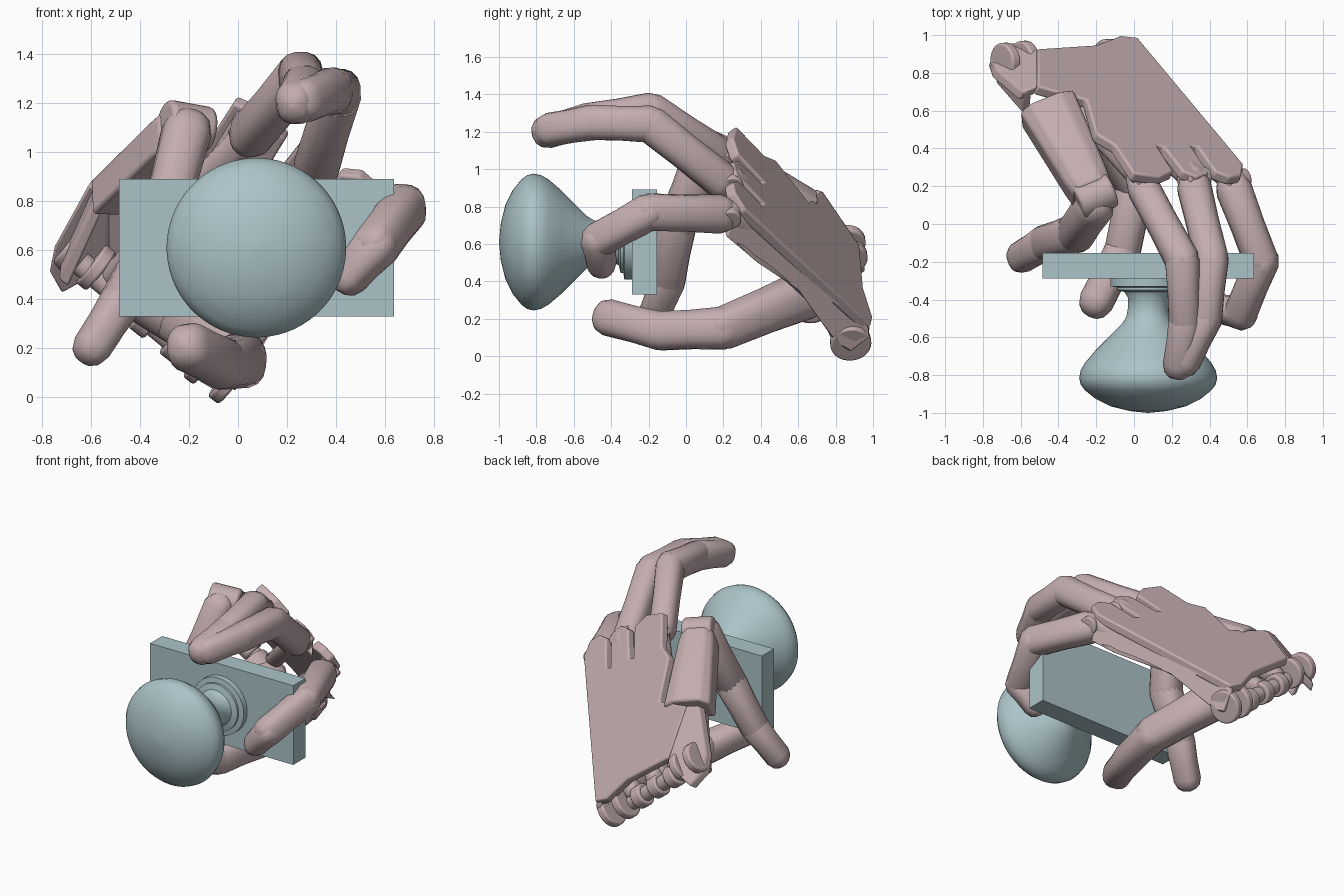
import bpy, bmesh, math
from mathutils import Vector as V

if "Cube" in bpy.data.objects:
    bpy.data.objects.remove(bpy.data.objects["Cube"])


def material(name, rgb):
    m = bpy.data.materials.new(name)
    m.use_nodes = True
    m.diffuse_color = (*rgb, 1)
    m.node_tree.nodes["Principled BSDF"].inputs["Base Color"].default_value = (*rgb, 1)
    return m


PINK = material("dusty pink", (0.55, 0.42, 0.43))
BLUE = material("pale blue grey", (0.41, 0.55, 0.58))


def finish(name, bm, mat, angle=35, bevel=0):
    bmesh.ops.recalc_face_normals(bm, faces=bm.faces)
    mesh = bpy.data.meshes.new(name)
    bm.to_mesh(mesh)
    bm.free()
    mesh.materials.append(mat)
    ob = bpy.data.objects.new(name, mesh)
    bpy.context.collection.objects.link(ob)
    if bevel:
        mod = ob.modifiers.new("soft edges", "BEVEL")
        mod.width, mod.segments, mod.limit_method = bevel, 3, "ANGLE"
    bpy.context.view_layer.objects.active = ob
    ob.select_set(True)
    bpy.ops.object.shade_smooth_by_angle(angle=math.radians(angle))
    ob.select_set(False)
    return ob


def loft(bm, rings):
    """Skin a list of equal rings and cap both ends."""
    loops = [[bm.verts.new(p) for p in ring] for ring in rings]
    n = len(loops[0])
    for a, b in zip(loops, loops[1:]):
        for i in range(n):
            bm.faces.new((a[i], a[(i + 1) % n], b[(i + 1) % n], b[i]))
    bm.faces.new(loops[0])
    bm.faces.new(loops[-1])


def ring(centre, side, up, w, h, n, power=1.0):
    pts = []
    for i in range(n):
        t = math.tau * (i + 0.5) / n
        c, s = math.cos(t), math.sin(t)
        pts.append(centre + side * math.copysign(abs(c) ** power, c) * w
                   + up * math.copysign(abs(s) ** power, s) * h)
    return pts


def segment(bm, a, b, ra, rb, up, flat=0.92):
    """A rounded, tapered finger link from a to b."""
    d = (b - a).normalized()
    side = d.cross(up).normalized()
    top = side.cross(d)
    rings = []
    for k in (85, 60, 35, 0):
        t = math.radians(k)
        rings.append((a - d * ra * 0.9 * math.sin(t), ra * math.cos(t)))
    rings.append((a.lerp(b, 0.5), (ra + rb) * 0.48))
    for k in (0, 35, 60, 85):
        t = math.radians(k)
        rings.append((b + d * rb * 0.9 * math.sin(t), rb * math.cos(t)))
    loft(bm, [ring(c, side, top, r * flat, r, 16, 0.8) for c, r in rings])


def finger(name, points, radii, up):
    bm = bmesh.new()
    pts = [V(p) for p in points]
    for i in range(len(pts) - 1):
        segment(bm, pts[i], pts[i + 1], radii[i], radii[i + 1], V(up))
    return finish(name, bm, PINK, 40)


def rod(name, a, b, r, mat=PINK, bevel=0.0, n=32):
    d = (b - a).normalized()
    side = d.orthogonal().normalized()
    bm = bmesh.new()
    loft(bm, [ring(p, side, d.cross(side), r, r, n) for p in (a, b)])
    return finish(name, bm, mat, bevel=bevel)


def prism(name, pts, offset, bevel):
    bm = bmesh.new()
    loft(bm, [pts, [p + offset for p in pts]])
    return finish(name, bm, PINK, bevel=bevel)


# Door plate
bm = bmesh.new()
bmesh.ops.create_cube(bm, size=1)
bmesh.ops.scale(bm, vec=(1.12, 0.135, 0.56), verts=bm.verts)
bmesh.ops.translate(bm, vec=(0.075, -0.222, 0.61), verts=bm.verts)
finish("door_plate", bm, BLUE)

# Door knob with neck and rose, turned about the y axis
profile = [(0.002, -1), (0.1, -0.99), (0.2, -0.965), (0.28, -0.925), (0.335, -0.88), (0.358, -0.85),
           (0.366, -0.815), (0.358, -0.775), (0.335, -0.735), (0.28, -0.67), (0.14, -0.53), (0.115, -0.49),
           (0.108, -0.45), (0.108, -0.39), (0.125, -0.36), (0.165, -0.35), (0.165, -0.335), (0.2, -0.33),
           (0.2, -0.28)]
bm = bmesh.new()
loft(bm, [ring(V((0.075, y, 0.61)), V((1, 0, 0)), V((0, 0, 1)), r, r, 64) for r, y in profile])
finish("door_knob", bm, BLUE, 40)

# Palm frame: the back of the hand is one tilted plane, folded down at the index edge
N = V((0.34, 0.775, 0.53)).normalized()
ACROSS = V((0.78, 0.08, -0.61)).normalized()


def on_back(x, y):
    fold = max(0, -0.52 - x) * 1.2
    return V((x, y, 0.82 - (N.x * (x - 0.57) + N.y * (y - 0.3)) / N.z - fold))


# Back plate with three knuckle lobes split by slots
outline = [(0.02, 0.99), (0.58, 0.32), (0.57, 0.26), (0.51, 0.25), (0.43, 0.28), (0.34, 0.41), (0.3, 0.42),
           (0.4, 0.27), (0.34, 0.25), (0.26, 0.28), (0.16, 0.41), (0.12, 0.42), (0.21, 0.28), (0.14, 0.25),
           (0.0, 0.27), (-0.1, 0.42), (-0.2, 0.48), (-0.25, 0.66), (-0.51, 0.73), (-0.51, 0.93),
           (-0.2, 0.95), (-0.07, 1)]
prism("palm_back", [on_back(*p) for p in outline], -N * 0.06, 0.012)
outline = [(-0.51, 0.93), (-0.51, 0.73), (-0.59, 0.7), (-0.73, 0.82), (-0.75, 0.88), (-0.7, 0.96), (-0.6, 0.96)]
prism("palm_fold", [on_back(*p) for p in outline], -N * 0.06, 0.012)

# Side walls of the hand shell
wall = [on_back(0.56, 0.3), on_back(0.02, 0.97), V((0.02, 0.98, 0.1)), V((-0.01, 0.88, 0.02)),
        V((-0.01, 0.8, 0.07)), V((0.2, 0.6, 0.35)), V((0.5, 0.38, 0.5)), V((0.54, 0.21, 0.64))]
prism("outer_wall", wall, -ACROSS * 0.05, 0.012)
for name, start, end, depth in (("inner_wall", (-0.58, 0.7), (-0.72, 0.86), 0.15),
                                ("middle_wall", (0.0, 0.28), (-0.24, 0.65), 0.13)):
    wall = [on_back(*start), on_back(*end)]
    wall += [p - N * depth + ACROSS * 0.05 for p in reversed(wall)]
    prism(name, wall, ACROSS * 0.05, 0.012)

# Rounded wrist forks, and the spools on the pivot between them
OUTER, INNER = V((-0.085, 0.875, 0.115)), V((-0.63, 0.865, 0.57))
for name, c, r in (("outer", OUTER, 0.11), ("inner", INNER, 0.1)):
    for k, part in ((-1, "a"), (1, "b")):
        p = c + ACROSS * 0.065 * k
        rod(f"{name}_wrist_fork_{part}", p - ACROSS * 0.028, p + ACROSS * 0.028, r, bevel=0.012)
IN = -N * 0.04
rod("wrist_pivot", INNER + IN, OUTER + IN, 0.05)
for i in range(3):
    c = INNER.lerp(OUTER, 0.27 + 0.23 * i) + IN
    rod(f"wrist_spool_{i + 1}", c - ACROSS * 0.04, c + ACROSS * 0.04, 0.075, bevel=0.012)

# Index knuckle cover: a ridged, folded shell
a, b = V((-0.22, 0.17, 1.09)), V((-0.46, 0.63, 0.81))
d = (b - a).normalized()
side = -d.cross(V((-0.1, 0.6, 0.8))).normalized()
up = d.cross(side)
if up.z < 0:
    up = -up
if side.x < 0:
    side = -side
bm = bmesh.new()
section = [(-0.12, -0.11), (-0.12, 0.05), (-0.07, 0.095), (0.06, 0.095), (0.12, 0.05), (0.12, -0.06)]
loft(bm, [[p + side * s * k + up * u for s, u in section]
          for p, k in ((a, 0.9), (a.lerp(b, 0.15), 1), (b, 1.3))])
finish("index_knuckle_cover", bm, PINK, bevel=0.02)
rod("index_knuckle", a - side * 0.1 - d * 0.03, a + side * 0.1 - d * 0.03, 0.095, bevel=0.02)

# Fingers: knuckle, middle joint, end joint, tip
UP = (0, 0.3, 1)
fingers = {
    "index": ([(-0.21, 0.1, 1.08), (-0.31, -0.05, 0.7), (-0.47, -0.1, 0.4), (-0.595, -0.175, 0.205)],
              (0.11, 0.105, 0.095, 0.085), (0, 1, 0.3)),
    "middle": ([(0.05, 0.19, 1.07), (0.255, -0.19, 1.31), (0.27, -0.52, 1.26), (0.235, -0.745, 1.2)],
               (0.095, 0.1, 0.095, 0.09), UP),
    "ring": ([(0.32, 0.19, 0.94), (0.41, -0.19, 1.24), (0.38, -0.5, 1.25), (0.27, -0.73, 1.21)],
             (0.1, 0.1, 0.095, 0.09), UP),
    "little": ([(0.53, 0.18, 0.76), (0.675, -0.2, 0.77), (0.565, -0.47, 0.62), (0.45, -0.45, 0.49)],
               (0.105, 0.1, 0.095, 0.08), UP),
    "thumb": ([(-0.22, 0.66, 0.34), (0.01, 0.2, 0.15), (-0.06, -0.14, 0.135), (-0.2, -0.41, 0.205)],
              (0.135, 0.115, 0.105, 0.1), UP),
}
for name, (points, radii, up) in fingers.items():
    finger(name + "_finger" if name != "thumb" else name, points, radii, up)

# Knuckle hinges and bones running under the back plate to the wrist
for i, name in enumerate(("middle", "ring", "little")):
    k = V(fingers[name][0][0]) + V((0, 0.05, 0.01))
    rod(name + "_hinge", k - ACROSS * 0.075, k + ACROSS * 0.075, 0.06, bevel=0.01)
    bm = bmesh.new()
    end = V((-0.5, 0.82, 0.5)).lerp(V((-0.16, 0.82, 0.22)), i / 2)
    segment(bm, k, end, 0.07, 0.06, N)
    finish(name + "_hand_bone", bm, PINK, 40)

# Thumb root joint inside the palm
rod("thumb_root", V((-0.38, 0.68, 0.42)), V((-0.14, 0.66, 0.27)), 0.12, bevel=0.02)
